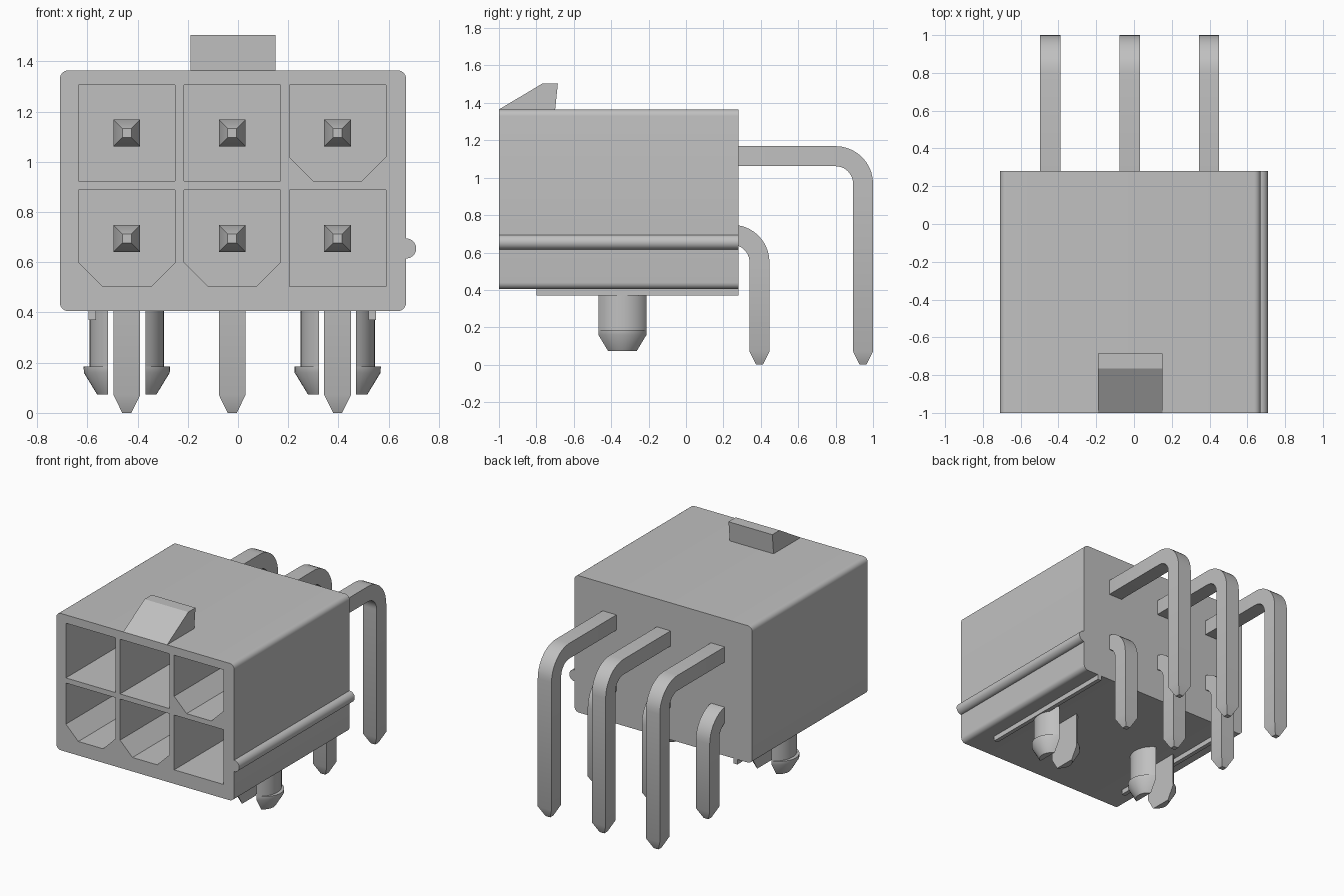
import bpy, bmesh, math

if "Cube" in bpy.data.objects:
    bpy.data.objects.remove(bpy.data.objects["Cube"], do_unlink=True)

grey = bpy.data.materials.new("light grey")
grey.use_nodes = True
COLOUR = (0.53, 0.53, 0.53, 1)
grey.diffuse_color = COLOUR
grey.node_tree.nodes["Principled BSDF"].inputs["Base Color"].default_value = COLOUR

COLUMNS = (-0.443, -0.023, 0.397)
ROWS = (1.115, 0.695)
FRONT, BACK = -1.0, 0.28


def add_loft(bm, rings):
    """Skin a list of equal-length point rings and cap both ends."""
    loops = [[bm.verts.new(p) for p in ring] for ring in rings]
    n = len(loops[0])
    for a, b in zip(loops, loops[1:]):
        for i in range(n):
            j = (i + 1) % n
            bm.faces.new((a[i], a[j], b[j], b[i]))
    bm.faces.new(loops[0][::-1])
    bm.faces.new(loops[-1])


def finish(name, bm, smooth=True):
    bmesh.ops.recalc_face_normals(bm, faces=bm.faces[:])
    mesh = bpy.data.meshes.new(name)
    bm.to_mesh(mesh)
    bm.free()
    mesh.materials.append(grey)
    obj = bpy.data.objects.new(name, mesh)
    bpy.context.collection.objects.link(obj)
    if smooth:
        smooth_by_angle(obj)
    return obj


def smooth_by_angle(obj):
    bpy.ops.object.select_all(action='DESELECT')
    obj.select_set(True)
    bpy.context.view_layer.objects.active = obj
    bpy.ops.object.shade_smooth_by_angle(angle=math.radians(30))


def along_y(profile, y0, y1):
    """Two rings of an x-z profile, at y0 and y1."""
    return [[(x, y, z) for x, z in profile] for y in (y0, y1)]


def rounded_rect(x0, x1, z0, z1, r, steps=6):
    pts = []
    corners = ((x1 - r, z1 - r), (x0 + r, z1 - r), (x0 + r, z0 + r), (x1 - r, z0 + r))
    for k, (cx, cz) in enumerate(corners):
        for i in range(steps + 1):
            a = math.pi / 2 * (k + i / steps)
            pts.append((cx + r * math.cos(a), cz + r * math.sin(a)))
    return pts


# Housing block
bm = bmesh.new()
add_loft(bm, along_y(rounded_rect(-0.71, 0.67, 0.405, 1.365, 0.035), FRONT, BACK))
housing = finish("housing", bm, smooth=False)

# Six sockets, three of them with chamfered lower corners
bm = bmesh.new()
h, c = 0.192, 0.096
for ci, x in enumerate(COLUMNS):
    for ri, z in enumerate(ROWS):
        if (ci, ri) in ((2, 0), (0, 1), (1, 1)):
            prof = [(-h, h), (-h, c - h), (c - h, -h), (h - c, -h), (h, c - h), (h, h)]
        else:
            prof = [(-h, h), (-h, -h), (h, -h), (h, h)]
        add_loft(bm, along_y([(x + u, z + v) for u, v in prof], FRONT - 0.1, 0.03))
cutter = finish("socket_cutter", bm, smooth=False)
cutter.hide_render = True

cut = housing.modifiers.new("sockets", 'BOOLEAN')
cut.operation = 'DIFFERENCE'
cut.solver = 'EXACT'
cut.object = cutter
bpy.context.view_layer.objects.active = housing
bpy.ops.object.modifier_apply(modifier=cut.name)
bpy.data.objects.remove(cutter, do_unlink=True)
smooth_by_angle(housing)

# Ramped latch on top
bm = bmesh.new()
ramp = ((-1.0, 1.36), (-1.0, 1.365), (-0.765, 1.505), (-0.685, 1.505), (-0.70, 1.36))
add_loft(bm, [[(x, y, z) for y, z in ramp] for x in (-0.19, 0.15)])
finish("latch_ramp", bm)

# Round rail along the left side
bm = bmesh.new()
circle = [(0.67 + 0.04 * math.cos(i * math.pi / 12), 0.655 + 0.04 * math.sin(i * math.pi / 12))
          for i in range(24)]
# Start just behind the front face and stay clear of the socket wall
add_loft(bm, along_y(circle, FRONT, BACK))
finish("side_rail", bm)

# Thin standoff ribs underneath
for name, x in (("right_standoff_rib", -0.58), ("left_standoff_rib", 0.535)):
    bm = bmesh.new()
    add_loft(bm, along_y([(x - 0.015, 0.37), (x + 0.015, 0.37),
                          (x + 0.015, 0.42), (x - 0.015, 0.42)], -0.8, BACK))
    finish(name, bm)


def peg_half(name, cx, side):
    """One half of a split snap peg: a stem and a barbed, tapered head."""
    gap, cy, steps = 0.074, -0.34, 14

    def ring(rx, ry, z):
        a = math.acos(gap / rx)
        angles = [a * (2 * i / steps - 1) for i in range(steps + 1)]
        return [(cx + side * rx * math.cos(t), cy + ry * math.sin(t), z) for t in angles]

    sections = ((0.148, 0.148, 0.42), (0.148, 0.148, 0.185), (0.172, 0.143, 0.185),
                (0.171, 0.143, 0.160), (0.118, 0.098, 0.073))
    bm = bmesh.new()
    add_loft(bm, [ring(*s) for s in sections])
    finish(name, bm)


for label, cx in (("right", COLUMNS[0]), ("left", COLUMNS[2])):
    peg_half(label + "_peg_inner" if cx < 0 else label + "_peg_outer", cx, 1)
    peg_half(label + "_peg_outer" if cx < 0 else label + "_peg_inner", cx, -1)


def pin(name, x, z, y_leg):
    """Square contact: straight shaft, right-angle bend, tapered at both ends."""
    w, tip, r, steps = 0.0535, 0.018, 0.1465, 10
    path = [(-0.63, z, 0, tip), (-0.56, z, 0, w)]
    for i in range(steps + 1):
        a = math.pi / 2 * i / steps
        path.append((y_leg - r + r * math.sin(a), z - r + r * math.cos(a), a, w))
    path += [(y_leg, 0.072, math.pi / 2, w), (y_leg, 0, math.pi / 2, tip)]
    rings = []
    for y, pz, a, s in path:
        ny, nz = math.sin(a), math.cos(a)
        rings.append([(x + u * s, y + v * s * ny, pz + v * s * nz)
                      for u, v in ((-1, -1), (1, -1), (1, 1), (-1, 1))])
    bm = bmesh.new()
    add_loft(bm, rings)
    finish(name, bm)


# Three long upper pins and three short lower pins
for x, side in zip(COLUMNS, ("right", "middle", "left")):
    pin("upper_pin_" + side, x, ROWS[0], 0.9465)
    pin("lower_pin_" + side, x, ROWS[1], 0.393)
